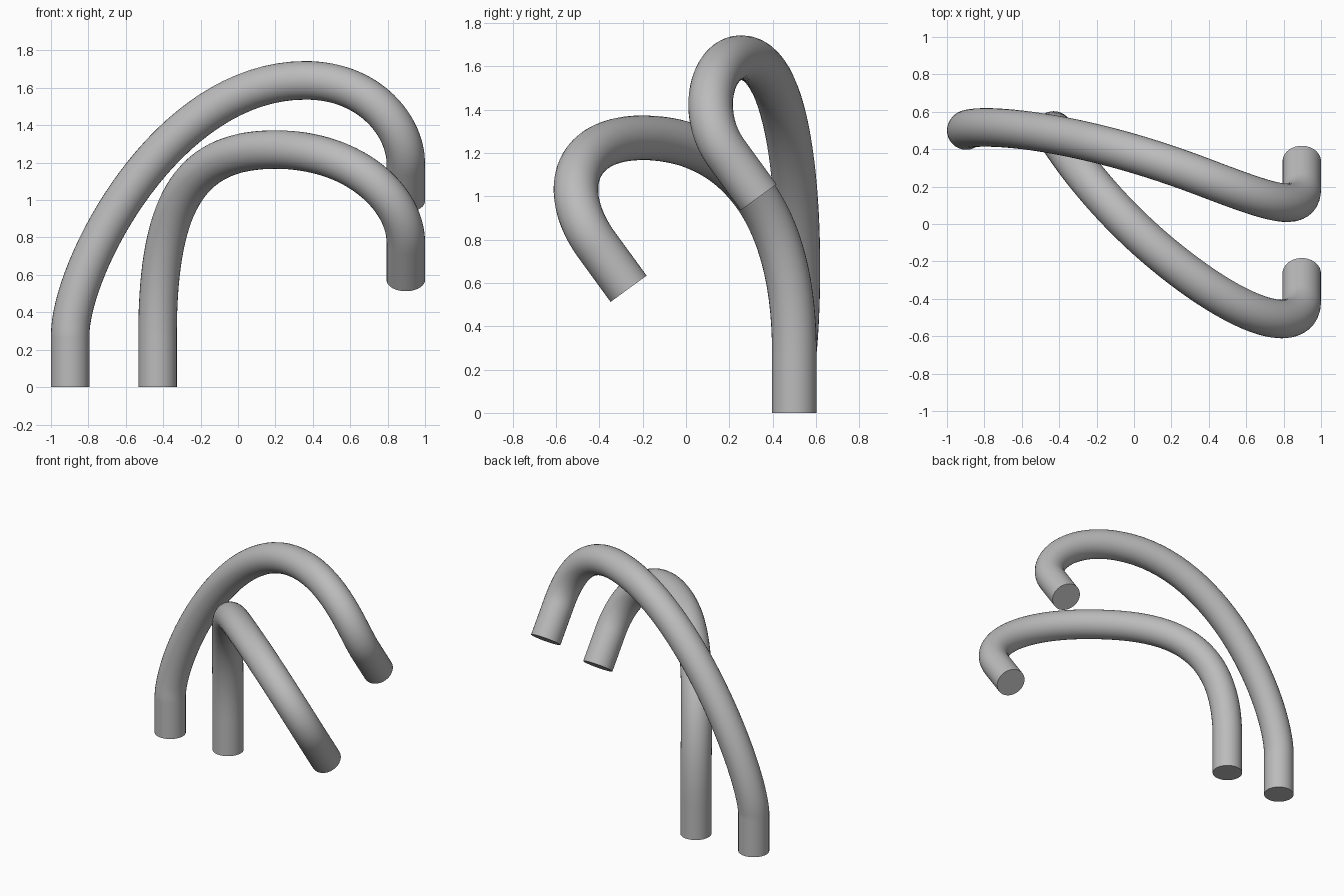
import bpy
from mathutils import Vector

RADIUS = 0.103
END_DIR = Vector((0, 0.59, -0.81))   # slope of the free end
LEG_TOP = 0.28                       # straight height of each leg
TIP_LENGTH = 0.25                    # straight length of each free end

cube = bpy.data.objects.get("Cube")
if cube:
    bpy.data.objects.remove(cube, do_unlink=True)

grey = bpy.data.materials.new("plain grey")
grey.use_nodes = True
colour = (0.5, 0.5, 0.5, 1)
grey.diffuse_color = colour
grey.node_tree.nodes["Principled BSDF"].inputs["Base Color"].default_value = colour


def bent_tube(name, foot, rise, crown, heading, reach, tip, tip_pull):
    """Leg going straight up, over a crown, and down to a straight slanted tip."""
    foot, crown, tip = Vector(foot), Vector(crown), Vector(tip)
    heading = Vector(heading).normalized()
    up = Vector((0, 0, LEG_TOP))
    leg_top = foot + up
    bend_end = tip - END_DIR * TIP_LENGTH
    # each knot: position, left handle, right handle
    knots = [
        (foot, foot - up / 3, foot + up / 3),
        (leg_top, leg_top - up / 3, leg_top + Vector(rise)),
        (crown, crown - heading * reach[0], crown + heading * reach[1]),
        (bend_end, bend_end - END_DIR * tip_pull, bend_end + END_DIR * TIP_LENGTH / 3),
        (tip, tip - END_DIR * TIP_LENGTH / 3, tip + END_DIR * TIP_LENGTH / 3),
    ]
    curve = bpy.data.curves.new(name, "CURVE")
    curve.dimensions = "3D"
    curve.resolution_u = 32
    curve.bevel_depth = RADIUS
    curve.bevel_resolution = 14
    curve.use_fill_caps = True
    spline = curve.splines.new("BEZIER")
    spline.bezier_points.add(len(knots) - 1)
    for point, (co, left, right) in zip(spline.bezier_points, knots):
        point.handle_left_type = point.handle_right_type = "FREE"
        point.co, point.handle_left, point.handle_right = co, left, right
    curve.materials.append(grey)

    # turn the swept curve into a mesh with sharp end caps
    tube = bpy.data.objects.new(name, curve)
    bpy.context.collection.objects.link(tube)
    bpy.ops.object.select_all(action="DESELECT")
    tube.select_set(True)
    bpy.context.view_layer.objects.active = tube
    bpy.ops.object.convert(target="MESH")
    bpy.ops.object.shade_smooth_by_angle()


# tall wide tube
bent_tube("tall_tube", (-0.897, 0.5, 0), (0, 0.035, 0.35), (0.36, 0.255, 1.64),
          (0.935, -0.355, 0), (0.8, 0.38), (0.897, 0.335, 0.995), 0.23)

# low tube in front
bent_tube("low_tube", (-0.43, 0.5, 0), (0, 0, 0.75), (0.2, -0.2, 1.27),
          (0.78, -0.62, 0), (0.55, 0.55), (0.897, -0.265, 0.573), 0.28)
